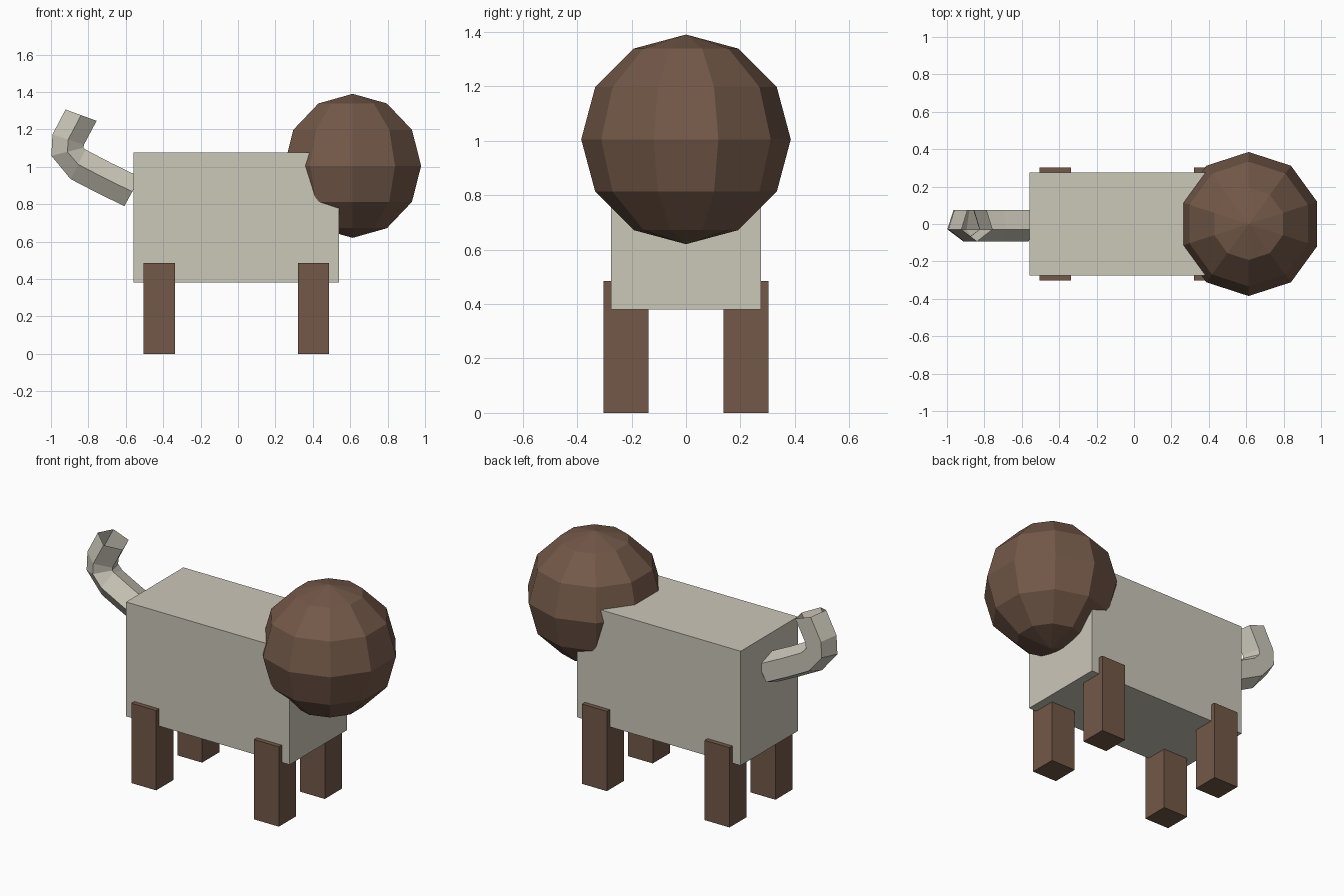
import bpy, bmesh, math
from mathutils import Vector

if "Cube" in bpy.data.objects:
    bpy.data.objects.remove(bpy.data.objects["Cube"])


def material(name, rgb):
    m = bpy.data.materials.new(name)
    m.diffuse_color = (*rgb, 1)
    m.use_nodes = True
    m.node_tree.nodes["Principled BSDF"].inputs["Base Color"].default_value = m.diffuse_color
    return m


cream = material("cream", (0.60, 0.57, 0.485))
brown = material("brown", (0.171, 0.098, 0.065))


def box(name, lo, hi, mat):
    lo, hi = Vector(lo), Vector(hi)
    bpy.ops.mesh.primitive_cube_add(size=1, location=(lo + hi) / 2)
    ob = bpy.context.object
    ob.name = name
    ob.scale = hi - lo
    ob.data.materials.append(mat)
    return ob


# Body
box("body", (-0.56, -0.275, 0.38), (0.54, 0.275, 1.075), cream)

# Four legs, slightly proud of the body sides
for end, x in (("rear", -0.505), ("front", 0.32)):
    for side, y in (("right", -0.303), ("left", 0.138)):
        box(f"{end}_{side}_leg", (x, y, 0), (x + 0.167, y + 0.165, 0.485), brown)

# Faceted round head
bpy.ops.mesh.primitive_uv_sphere_add(segments=10, ring_count=6, radius=0.385,
                                     location=(0.613, 0, 1.005))
head = bpy.context.object
head.name = "head"
head.data.materials.append(brown)

# Tail: open five-sided tube; each ring is (x, z, heading in degrees)
path = [(-0.565, 0.867, 151), (-0.715, 0.94, 158), (-0.855, 1.013, 153),
        (-0.912, 1.08, 104), (-0.908, 1.145, 72), (-0.839, 1.276, 70)]
radius = 0.093
bm = bmesh.new()
rings = []
for x, z, heading in path:
    h = math.radians(heading)
    across = Vector((-math.sin(h), 0, math.cos(h)))
    ring = []
    for i in range(5):
        a = math.tau * i / 5
        offset = across * math.sin(a) + Vector((0, -1, 0)) * math.cos(a)
        ring.append(bm.verts.new(Vector((x, 0, z)) + offset * radius))
    rings.append(ring)
for r, s in zip(rings, rings[1:]):
    for i in range(5):
        j = (i + 1) % 5
        bm.faces.new((r[i], r[j], s[j], s[i]))
bmesh.ops.recalc_face_normals(bm, faces=bm.faces)
mesh = bpy.data.meshes.new("tail")
bm.to_mesh(mesh)
bm.free()
mesh.materials.append(cream)
bpy.context.collection.objects.link(bpy.data.objects.new("tail", mesh))
